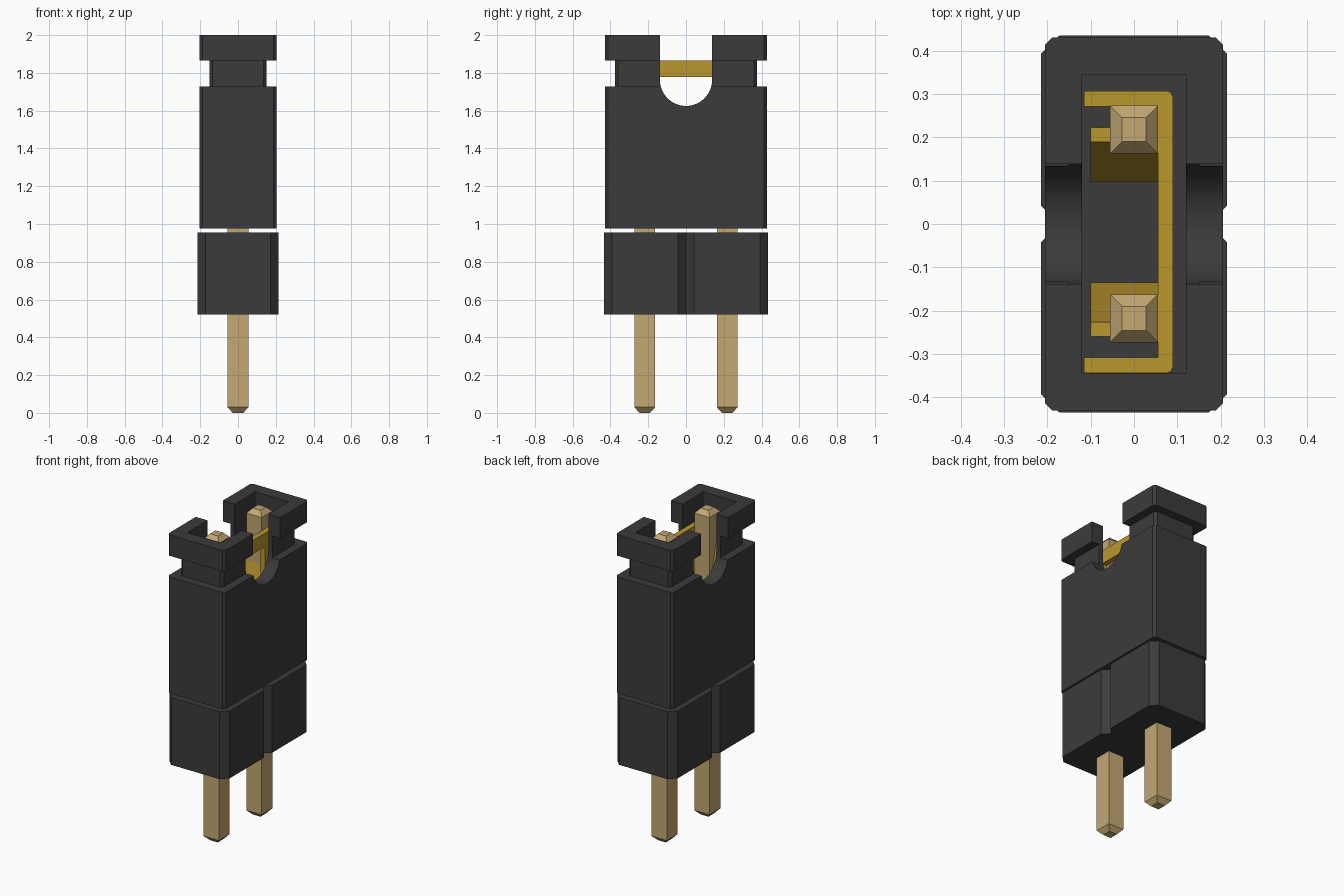
import bpy, bmesh, math

if "Cube" in bpy.data.objects:
    bpy.data.objects.remove(bpy.data.objects["Cube"], do_unlink=True)


def material(name, rgb):
    m = bpy.data.materials.new(name)
    m.use_nodes = True
    m.diffuse_color = (*rgb, 1)
    bsdf = next(n for n in m.node_tree.nodes if n.type == 'BSDF_PRINCIPLED')
    bsdf.inputs["Base Color"].default_value = (*rgb, 1)
    return m


BLACK = material("black plastic", (0.044, 0.044, 0.044))
PIN = material("pale gold", (0.546, 0.392, 0.171))
GOLD = material("spring gold", (0.50, 0.314, 0.026))


def finish(name, bm, mat):
    bmesh.ops.recalc_face_normals(bm, faces=bm.faces)
    me = bpy.data.meshes.new(name)
    bm.to_mesh(me)
    bm.free()
    me.materials.append(mat)
    ob = bpy.data.objects.new(name, me)
    bpy.context.collection.objects.link(ob)
    return ob


def extrude(name, pts, axis, lo, hi, mat):
    """Extrude a flat outline along x (points are y,z) or z (points are x,y)."""
    bm = bmesh.new()
    place = (lambda p: (lo, *p)) if axis == 'x' else (lambda p: (*p, lo))
    face = bm.faces.new([bm.verts.new(place(p)) for p in pts])
    res = bmesh.ops.extrude_face_region(bm, geom=[face])
    step = (hi - lo, 0, 0) if axis == 'x' else (0, 0, hi - lo)
    verts = [g for g in res["geom"] if isinstance(g, bmesh.types.BMVert)]
    bmesh.ops.translate(bm, verts=verts, vec=step)
    return finish(name, bm, mat)


def loft(name, rings, mat, closed=False, centre=(0, 0)):
    """Stack chamfered rectangles given as (half x, half y, chamfer, z)."""
    bm = bmesh.new()
    loops = []
    for hx, hy, c, z in rings:
        pts = [(hx, hy - c), (hx - c, hy), (c - hx, hy), (-hx, hy - c),
               (-hx, c - hy), (c - hx, -hy), (hx - c, -hy), (hx, c - hy)]
        if c == 0:
            pts = pts[::2]
        loops.append([bm.verts.new((x + centre[0], y + centre[1], z)) for x, y in pts])
    pairs = list(zip(loops, loops[1:]))
    if closed:
        pairs.append((loops[-1], loops[0]))
    else:
        bm.faces.new(loops[0])
        bm.faces.new(loops[-1])
    for a, b in pairs:
        n = len(a)
        for i in range(n):
            bm.faces.new((a[i], a[(i + 1) % n], b[(i + 1) % n], b[i]))
    return finish(name, bm, mat)


# Header base: two chamfered cells that meet in a V groove
half = [(0.215, 0), (0.215, 0), (0.215, 0)]
X, Y, C = 0.215, 0.435, 0.042
side = [(X - C, -Y), (X, C - Y), (X, -C), (X - C, 0), (X, C), (X, Y - C), (X - C, Y)]
extrude("header_base", side + [(-x, -y) for x, y in side], 'z', 0.52, 0.955, BLACK)

# Two square pins with tapered ends
for label, y in (("front", -0.218), ("back", 0.218)):
    loft(label + "_pin", [(0.028, 0.028, 0, 0), (0.055, 0.055, 0, 0.03),
                          (0.055, 0.055, 0, 1.95), (0.028, 0.028, 0, 1.98)],
         PIN, centre=(0, y))

# Hollow cap with a grip groove near the top
B = 0.016
cap = loft("cap", [
    (0.205, 0.43, B, 0.975), (0.205, 0.43, B, 1.728),
    (0.151, 0.375, B, 1.728), (0.151, 0.375, B, 1.865),
    (0.205, 0.43, B, 1.865), (0.205, 0.43, B, 2.0),
    (0.12, 0.345, 0.001, 2.0), (0.12, 0.345, 0.001, 0.975)], BLACK, closed=True)

# Round-bottomed slot cut across the cap
R, ZC, N = 0.138, 1.763, 24
arc = [(R * math.cos(math.pi * (1 + i / N)), ZC + R * math.sin(math.pi * (1 + i / N)))
       for i in range(N + 1)]
cutter = extrude("slot_cutter", arc + [(R, 2.2), (-R, 2.2)], 'x', -0.4, 0.4, BLACK)
cutter.hide_render = True
mod = cap.modifiers.new("slot", 'BOOLEAN')
mod.operation, mod.solver, mod.object = 'DIFFERENCE', 'EXACT', cutter
bpy.context.view_layer.objects.active = cap
cap.select_set(True)
bpy.ops.object.modifier_apply(modifier="slot")
bpy.data.objects.remove(cutter, do_unlink=True)
bpy.ops.object.shade_smooth_by_angle(angle=math.radians(25))

# Metal clip: arched back plate, two arms and two bent spring leaves
MID, TOP, LOW = -0.0185, 1.865, 1.05
arch = [(0.326, LOW), (0.326, TOP), (-0.326, TOP), (-0.326, LOW),
        (-0.165, LOW), (-0.165, 1.777), (0.165, 1.777), (0.165, LOW)]
plate = extrude("clip_plate", [(y + MID, z) for y, z in arch], 'x', 0.055, 0.09, GOLD)

# Soften the two outer upright edges of the plate
bm = bmesh.new()
bm.from_mesh(plate.data)
edges = [e for e in bm.edges
         if all(v.co.x > 0.08 and abs(v.co.y - MID) > 0.32 for v in e.verts)
         and abs(e.verts[0].co.z - e.verts[1].co.z) > 0.5]
bmesh.ops.bevel(bm, geom=edges, offset=0.015, segments=2, affect='EDGES', profile=0.5)
bm.to_mesh(plate.data)
bm.free()

leaf = [(0.241, 1.76), (0.208, 1.76), (0.116, 1.36), (0.17, LOW),
        (0.203, LOW), (0.149, 1.36)]
for label, s in (("front", -1), ("back", 1)):
    arm = [(0.29, LOW), (0.326, LOW), (0.326, TOP), (0.29, TOP)]
    extrude(label + "_clip_arm", [(s * y + MID, z) for y, z in arm],
            'x', -0.115, 0.056, GOLD)
    extrude(label + "_spring_leaf", [(s * y + MID, z) for y, z in leaf],
            'x', -0.10, 0.056, GOLD)
